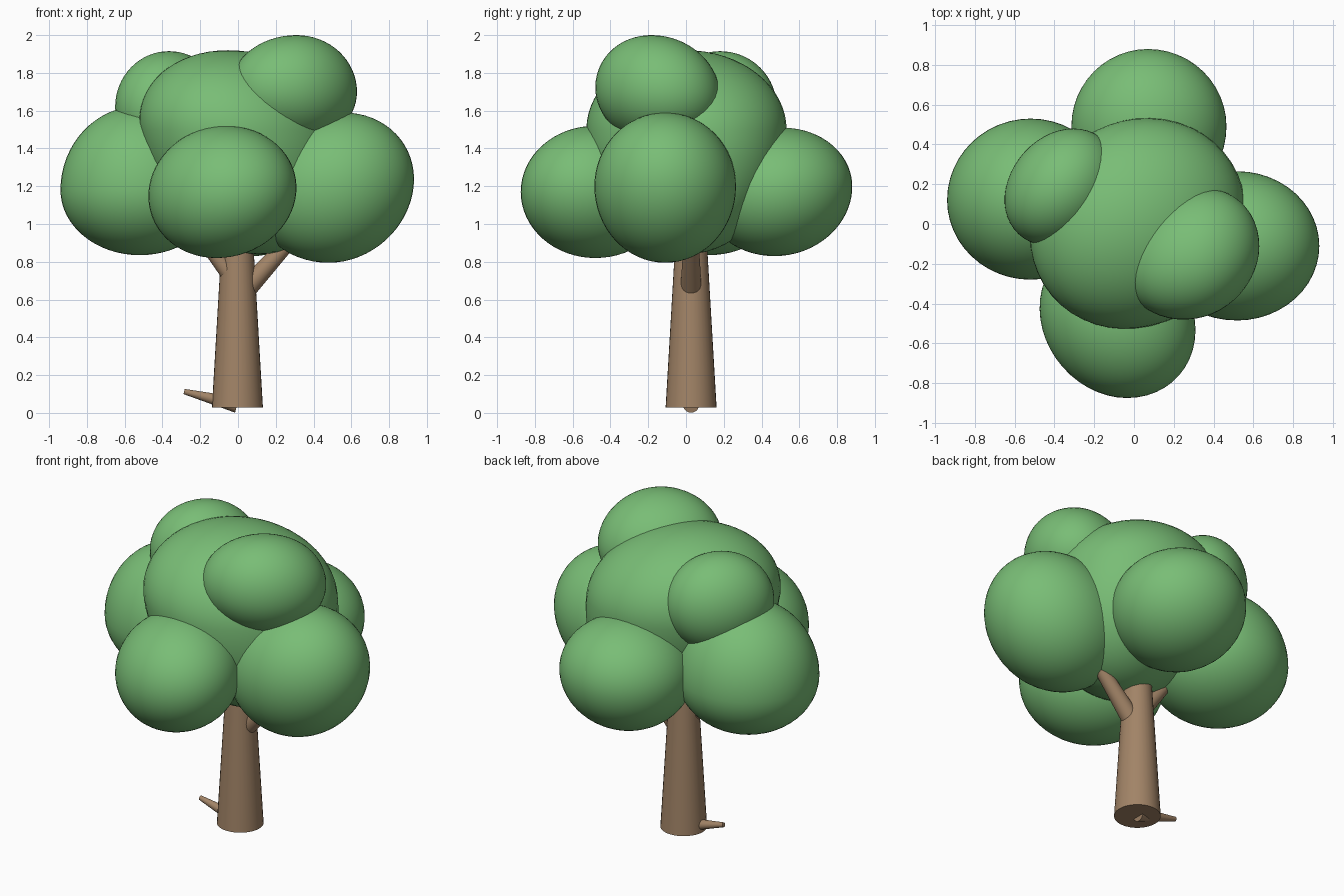
import bpy
from mathutils import Vector

cube = bpy.data.objects.get("Cube")
if cube:
    bpy.data.objects.remove(cube, do_unlink=True)


def material(name, rgb):
    mat = bpy.data.materials.new(name)
    mat.use_nodes = True
    mat.diffuse_color = (*rgb, 1)
    mat.node_tree.nodes["Principled BSDF"].inputs["Base Color"].default_value = (*rgb, 1)
    return mat


leaf = material("leaf green", (0.19, 0.51, 0.18))
bark = material("bark brown", (0.36, 0.23, 0.135))


def finish(name, mat):
    obj = bpy.context.object
    obj.name = name
    obj.data.materials.append(mat)
    bpy.ops.object.shade_smooth_by_angle()
    return obj


def blob(name, center, low, high, xy=0, yx=0, xz=0, yz=0):
    """Egg-like sphere with its own radius on each side of each axis.
    xy leans x along y, yx leans y along x, xz and yz lean with height."""
    bpy.ops.mesh.primitive_uv_sphere_add(segments=48, ring_count=32, radius=1, location=center)
    obj = finish(name, leaf)
    for v in obj.data.vertices:
        p = Vector([c * (h if c > 0 else l) for c, l, h in zip(v.co, low, high)])
        v.co = (p.x + xy * p.y + xz * p.z, p.y + yx * p.x + yz * p.z, p.z)


def limb(name, start, end, r_start, r_end):
    """Tapered round limb between two points."""
    a, b = Vector(start), Vector(end)
    bpy.ops.mesh.primitive_cone_add(vertices=32, radius1=r_start, radius2=r_end,
                                    depth=(b - a).length, location=(a + b) / 2)
    obj = finish(name, bark)
    obj.rotation_euler = (b - a).to_track_quat("Z", "Y").to_euler()


# Trunk, two forking branches and the twig at the base
limb("trunk", (-0.003, 0.027, 0.028), (-0.003, 0.027, 1.0), 0.135, 0.078)
limb("left_branch", (0.055, 0.027, 0.67), (0.42, 0.027, 1.07), 0.055, 0.03)
limb("right_branch", (-0.055, 0.0, 0.75), (-0.28, 0.0, 1.05), 0.046, 0.032)
limb("base_twig", (-0.005, 0.027, 0.042), (-0.285, 0.027, 0.113), 0.042, 0.014)

# Foliage: a large core, four low clumps and two upper clumps
blob("core_foliage", (0.01, 0, 1.5), (0.53, 0.525, 0.66), (0.545, 0.53, 0.42), yx=0.1, xz=-0.15)
blob("front_foliage", (-0.09, -0.48, 1.17), (0.38, 0.395, 0.35), (0.395, 0.4, 0.35), xy=-0.14, xz=0.07)
blob("back_foliage", (0.07, 0.49, 1.18), (0.385, 0.4, 0.35), (0.395, 0.39, 0.33), yz=0.06)
blob("right_foliage", (-0.52, 0.12, 1.18), (0.42, 0.4, 0.345), (0.42, 0.41, 0.445))
blob("left_foliage", (0.52, -0.11, 1.2), (0.44, 0.375, 0.405), (0.41, 0.375, 0.39), xz=0.1)
blob("upper_front_foliage", (0.31, -0.16, 1.7), (0.36, 0.315, 0.28), (0.32, 0.335, 0.3), yx=0.15, yz=-0.08)
blob("upper_back_foliage", (-0.365, 0.18, 1.62), (0.28, 0.29, 0.3), (0.28, 0.3, 0.295), xy=0.2)
